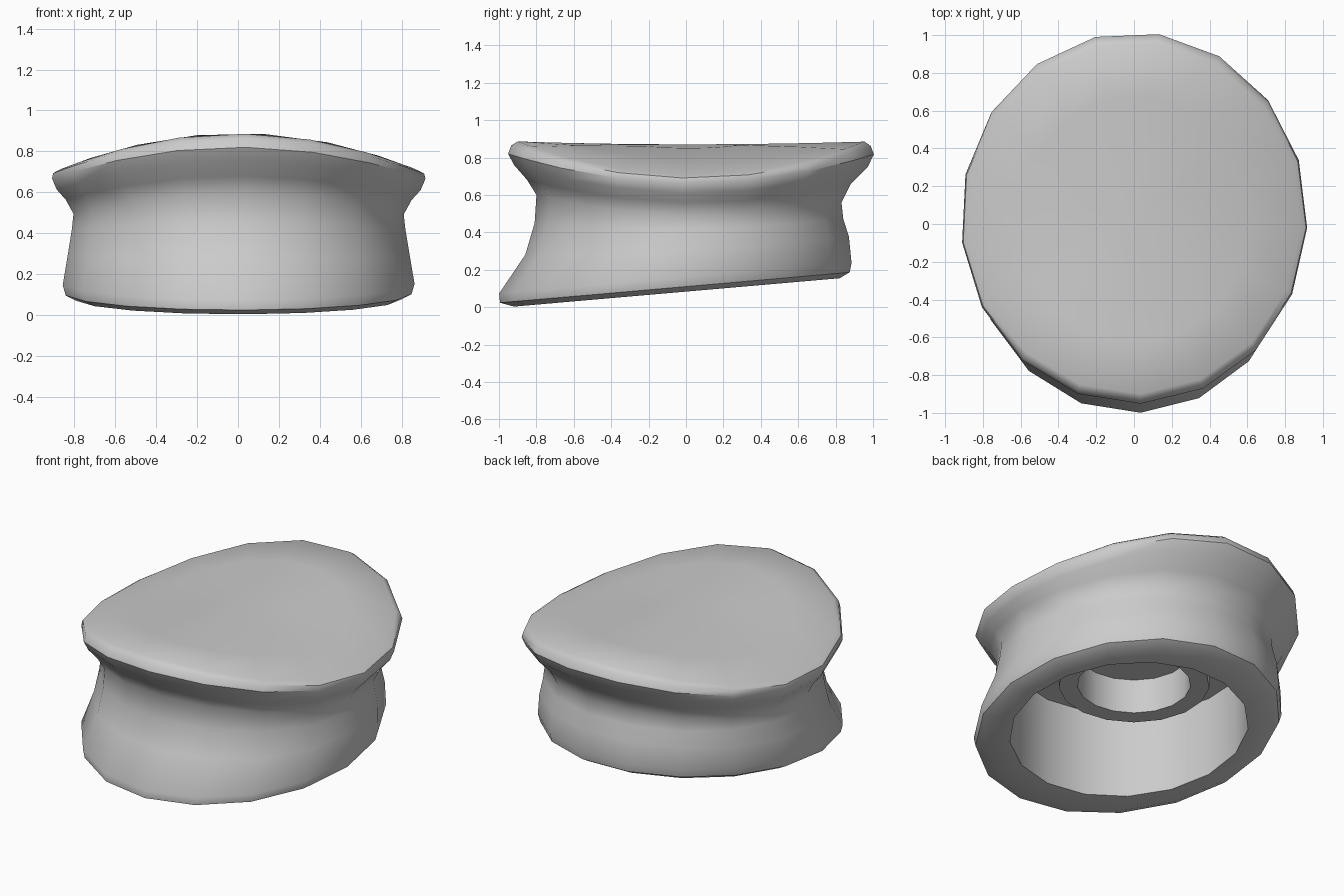
import bpy, bmesh, math

if "Cube" in bpy.data.objects:
    bpy.data.objects.remove(bpy.data.objects["Cube"])

SIDES = 17

grey = bpy.data.materials.new("plain grey")
grey.use_nodes = True
colour = (0.6, 0.6, 0.6, 1)
grey.diffuse_color = colour
grey.node_tree.nodes["Principled BSDF"].inputs["Base Color"].default_value = colour


def add_ring(bm, rx, y_front, y_back, z_side, z_front, z_back):
    """Oval ring whose height varies smoothly from front to side to back."""
    verts = []
    for i in range(SIDES):
        a = math.tau * i / SIDES - math.pi / 2 + 0.04
        s = math.sin(a)
        y = (y_front + y_back) / 2 + (y_back - y_front) / 2 * s
        z = z_side + (z_back - z_front) / 2 * s
        z += ((z_back + z_front) / 2 - z_side) * s * s
        verts.append(bm.verts.new((rx * math.cos(a), y, z)))
    return verts


def loft(name, rings, start=None, end=None):
    """Skin the rings; close on centre points, or join last ring to first."""
    bm = bmesh.new()
    loops = [add_ring(bm, *r) for r in rings]
    pairs = list(zip(loops, loops[1:]))
    if start is None:
        pairs.append((loops[-1], loops[0]))
    for a, b in pairs:
        for i in range(SIDES):
            j = (i + 1) % SIDES
            bm.faces.new((a[i], a[j], b[j], b[i]))
    for tip, loop in ((start, loops[0]), (end, loops[-1])):
        if tip:
            v = bm.verts.new(tip)
            for i in range(SIDES):
                bm.faces.new((v, loop[i], loop[(i + 1) % SIDES]))
    bmesh.ops.recalc_face_normals(bm, faces=bm.faces)
    mesh = bpy.data.meshes.new(name)
    bm.to_mesh(mesh)
    bm.free()
    obj = bpy.data.objects.new(name, mesh)
    bpy.context.collection.objects.link(obj)
    mesh.materials.append(grey)
    bpy.ops.object.select_all(action="DESELECT")
    obj.select_set(True)
    bpy.context.view_layer.objects.active = obj
    bpy.ops.object.shade_smooth_by_angle(angle=math.radians(40))
    return obj


def tilted(rx, y_front, y_back, lift):
    """Ring on the sloping base plane."""
    slope = 0.087
    mid = lift + slope * (y_front + y_back) / 2
    return (rx, y_front, y_back, mid, lift + slope * y_front, lift + slope * y_back)


def saddle(scale):
    """Ring on the saddle-shaped top."""
    rx, yf, yb = 0.885 * scale, -0.9 * scale, 0.965 * scale
    return (rx, yf, yb, 0.87 - 0.21 * rx**2, 0.87 + 0.02 * yf**2, 0.87 + 0.02 * yb**2)


CEILING = 0.58

# Body: hollow underside, sloping base, waisted wall, flared rim, saddle top
body = [
    (0.69, -0.75, 0.66, CEILING, CEILING, CEILING),
    tilted(0.69, -0.75, 0.66, 0.083),
    tilted(0.80, -0.92, 0.83, 0.083),
    tilted(0.85, -0.995, 0.885, 0.11),
    tilted(0.865, -1.0, 0.895, 0.16),
    (0.84, -0.86, 0.88, 0.30, 0.28, 0.38),
    (0.82, -0.81, 0.85, 0.42, 0.45, 0.47),
    (0.812, -0.80, 0.84, 0.49, 0.60, 0.56),
    (0.85, -0.85, 0.89, 0.56, 0.68, 0.66),
    (0.895, -0.92, 0.98, 0.61, 0.76, 0.75),
    (0.918, -0.952, 1.015, 0.665, 0.82, 0.82),
    (0.912, -0.935, 0.998, 0.69, 0.865, 0.865),
    saddle(1), saddle(0.7), saddle(0.35),
]
loft("body", body, (0, 0, CEILING), (0, 0, 0.87))

# Socket tube hanging inside the hollow
tube = [(r, -r, r, z, z, z) for r, z in
        ((0.44, CEILING + 0.02), (0.44, 0.36), (0.33, 0.36), (0.33, CEILING + 0.02))]
loft("socket_tube", tube)
